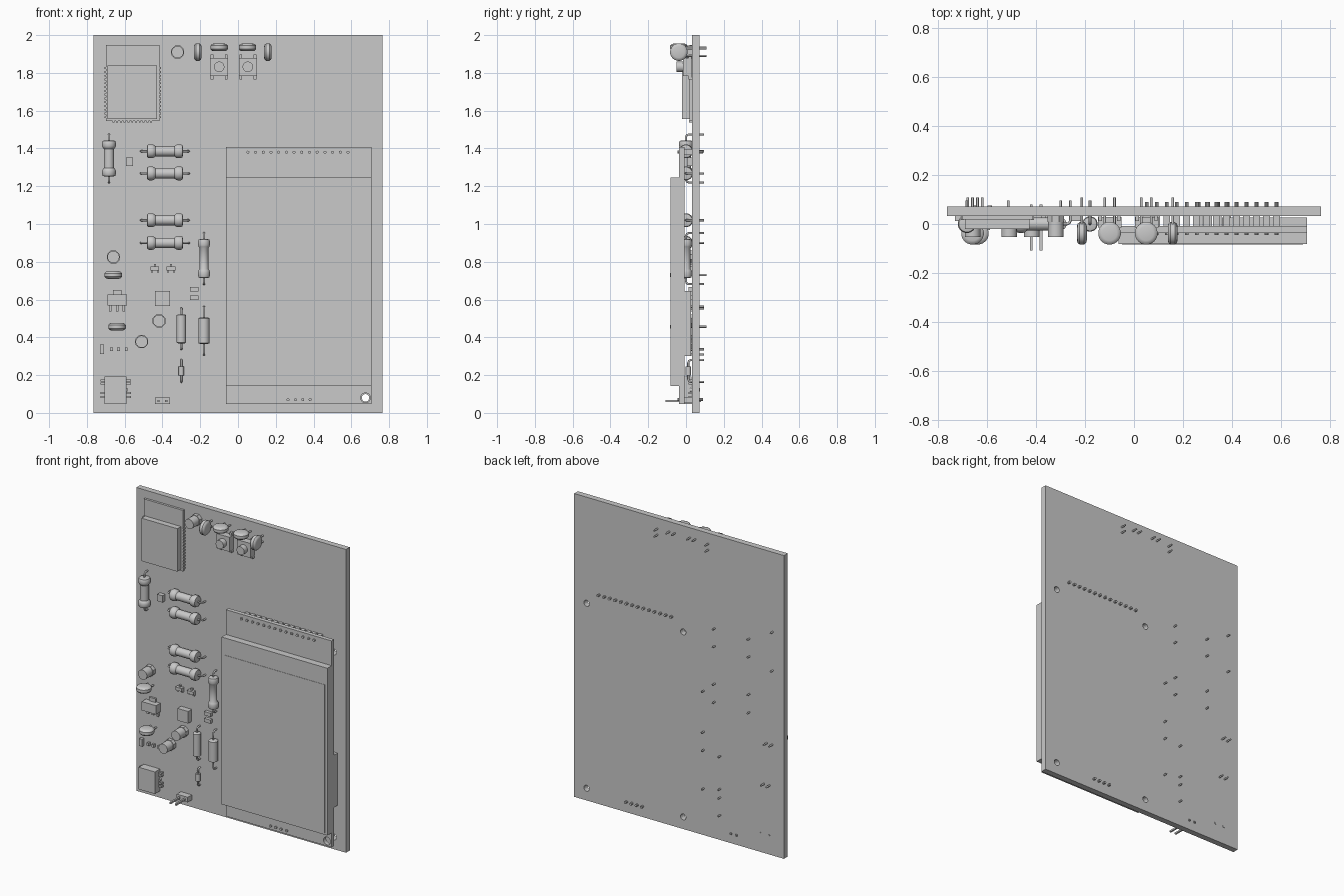
import bpy, bmesh, math
from mathutils import Vector, Matrix

if "Cube" in bpy.data.objects:
    bpy.data.objects.remove(bpy.data.objects["Cube"])

GREY = bpy.data.materials.new("light grey")
GREY.diffuse_color = (0.585, 0.585, 0.585, 1)
GREY.use_nodes = True
GREY.node_tree.nodes["Principled BSDF"].inputs["Base Color"].default_value = GREY.diffuse_color

BACK = 0.033      # front surface of the main board
PIN_END = 0.108   # tips of leads behind the board
AXIS = {'x': Vector((1, 0, 0)), 'y': Vector((0, 1, 0)), 'z': Vector((0, 0, 1))}

def box(bm, x0, x1, y0, y1, z0, z1):
    c = Vector(((x0 + x1) / 2, (y0 + y1) / 2, (z0 + z1) / 2))
    s = Matrix.Diagonal((x1 - x0, y1 - y0, z1 - z0, 1))
    bmesh.ops.create_cube(bm, size=1, matrix=Matrix.Translation(c) @ s)

def block(bm, x, z, w, h, y0, y1=BACK):
    box(bm, x - w / 2, x + w / 2, y0, y1, z - h / 2, z + h / 2)

def lathe(bm, centre, axis, profile, seg=20):
    """Revolve (distance along axis, radius) pairs."""
    rot = AXIS['z'].rotation_difference(AXIS[axis]).to_matrix()
    rings = []
    for d, r in profile:
        rings.append([bm.verts.new(Vector(centre) + rot @ Vector((
            r * math.cos(2 * math.pi * (i + .5) / seg), r * math.sin(2 * math.pi * (i + .5) / seg), d)))
            for i in range(seg)])
    for a, b in zip(rings, rings[1:]):
        for i in range(seg):
            j = (i + 1) % seg
            bm.faces.new((a[i], a[j], b[j], b[i]))
    bm.faces.new(rings[0][::-1])
    bm.faces.new(rings[-1])

def rod(bm, x, z, r, y0, y1, seg=16):
    lathe(bm, (x, 0, z), 'y', [(y0, r), (y1, r)], seg)

def finish(name, bm, smooth=True):
    bmesh.ops.recalc_face_normals(bm, faces=bm.faces[:])
    me = bpy.data.meshes.new(name)
    bm.to_mesh(me)
    bm.free()
    me.materials.append(GREY)
    ob = bpy.data.objects.new(name, me)
    bpy.context.collection.objects.link(ob)
    if smooth:
        bpy.ops.object.select_all(action='DESELECT')
        ob.select_set(True)
        bpy.context.view_layer.objects.active = ob
        bpy.ops.object.shade_smooth_by_angle(angle=math.radians(35))
    return ob

def cut(ob, bm):
    """Cut the shapes in bm out of ob."""
    cutter = finish("cutter", bm, False)
    cutter.hide_render = True
    mod = ob.modifiers.new("cut", 'BOOLEAN')
    mod.operation, mod.solver, mod.object = 'DIFFERENCE', 'EXACT', cutter
    bpy.context.view_layer.objects.active = ob
    bpy.ops.object.modifier_apply(modifier="cut")
    bpy.data.objects.remove(cutter)

paths = []   # wire leads, collected as point lists

# Main board with four mounting holes
bm = bmesh.new()
box(bm, -.765, .765, BACK, .072, 0, 2)
board = finish("main_board", bm, False)
bm = bmesh.new()
for x in (-.03, .675):
    for z in (.08, 1.30):
        rod(bm, x, z, .02, 0, .1)
cut(board, bm)

# Display module board with a screw hole
bm = bmesh.new()
box(bm, -.063, .708, -.036, -.009, .046, 1.408)
module = finish("module_board", bm, False)
bm = bmesh.new()
rod(bm, .675, .08, .026, -.1, .03)
cut(module, bm)

# Screen: frame and display plate
bm = bmesh.new()
box(bm, -.063, .708, -.081, -.036, .142, 1.245)
finish("screen_frame", bm, False)
bm = bmesh.new()
box(bm, -.049, .69, -.083, -.081, .155, 1.132)
finish("screen_glass", bm, False)
bm = bmesh.new()
box(bm, .36, .708, -.009, .026, .30, .645)
finish("card_slot", bm, False)

# Header pins joining the module to the board
bm = bmesh.new()
pins = [(.052 + .0408 * i, 1.38) for i in range(14)] + [(.265 + .039 * i, .07) for i in range(4)]
for x, z in pins:
    rod(bm, x, z, .008, -.045, .09, 10)
    block(bm, x, z, .028, .03, -.009)
finish("header_pins", bm)

# Radio module: base, shield and edge contacts
bm = bmesh.new()
box(bm, -.70, -.415, .018, BACK, 1.545, 1.948)
for i in range(14):
    for x in (-.702, -.413):
        block(bm, x, 1.565 + i * .02, .01, .01, .016)
for i in range(11):
    block(bm, -.66 + i * .02, 1.543, .01, .01, .016)
finish("radio_base", bm, False)
bm = bmesh.new()
box(bm, -.69, -.428, -.02, .018, 1.555, 1.838)
finish("radio_shield", bm, False)

# Push buttons
bm = bmesh.new()
for x in (-.10, .052):
    block(bm, x, 1.832, .096, .096, -.015, .028)
    rod(bm, x, 1.832, .028, -.05, -.015, 20)
    for sx in (-.038, .038):
        block(bm, x + sx, 1.832, .014, .128, .012, .028)
        for sz in (-.06, .06):
            block(bm, x + sx, 1.832 + sz, .014, .012, .012)
finish("push_buttons", bm)

# Disc capacitors
bm = bmesh.new()
disc = [(-.02, .03), (-.017, .04), (-.009, .0465), (.009, .0465), (.017, .04), (.02, .03)]
for x, z, axis in ((-.10, 1.935, 'z'), (.05, 1.935, 'z'), (-.66, .73, 'z'), (-.64, .456, 'z'),
                   (-.213, 1.91, 'x'), (.158, 1.91, 'x')):
    lathe(bm, (x, -.038, z), axis, disc)
    for s in (-.02, .02):
        px, pz = (x + s, z) if axis == 'z' else (x, z + s)
        paths.append([(px, -.02, pz), (px, PIN_END, pz)])
finish("disc_capacitors", bm)

# Can capacitors on square bases
bm = bmesh.new()
for x, z in ((-.32, 1.91), (-.66, .825), (-.418, .487), (-.51, .377)):
    rod(bm, x, z, .037, .008, BACK, 8)
    rod(bm, x, z, .032, -.053, .008, 20)
finish("can_capacitors", bm)

# Axial resistors and diodes
def axial(bm, x, z, axis, profile, reach, y=0.0):
    lathe(bm, (x, y, z), axis, profile)
    d, c, b = AXIS[axis], Vector((x, y, z)), .014
    for s in (-1, 1):
        e = c + d * s * reach
        paths.append([c + d * s * profile[-1][0] * .9, e - d * s * b, e - d * s * b * .3 + Vector((0, b * .3, 0)),
                      e + Vector((0, b, 0)), (e.x, PIN_END - .012, e.z)])

half = [(.05, .027), (.058, .034), (.066, .037), (.084, .037), (.093, .033), (.096, .02)]
bone = [(-d, r) for d, r in reversed(half)] + half
plain = [(-.07, .02), (-.066, .029), (.066, .029), (.07, .02)]
bm = bmesh.new()
for z in (1.385, 1.268, 1.02, .90):
    axial(bm, -.387, z, 'x', bone, .127)
axial(bm, -.683, 1.347, 'z', bone, .127)
axial(bm, -.18, .817, 'z', [(d * 1.08, r * .85) for d, r in bone], .135)
finish("resistors", bm)
bm = bmesh.new()
axial(bm, -.18, .435, 'z', plain, .127)
axial(bm, -.30, .445, 'z', [(d * 1.1, r * .86) for d, r in plain], .108)
axial(bm, -.30, .222, 'z', [(-.024, .014), (.024, .014)], .058, .012)
finish("diodes", bm)

# Cable socket with side legs and two locating pegs
bm = bmesh.new()
block(bm, -.648, .12, .118, .145, -.025, .028)
for z in (.085, .105, .155, .172):
    block(bm, -.648, z, .162, .011, .012, .024)
    for s in (-.076, .076):
        block(bm, -.648 + s, z, .01, .011, .012)
for x in (-.655, -.59):
    rod(bm, x, .122, .009, .02, .075, 12)
finish("cable_socket", bm, False)

# Voltage regulator: body, tab and three legs
bm = bmesh.new()
block(bm, -.64, .597, .104, .058, -.015, .03)
block(bm, -.64, .635, .046, .03, .02)
for s in (-.036, 0, .036):
    block(bm, -.64 + s, .553, .013, .034, .022)
finish("regulator", bm, False)

# Small surface parts: x, z, width, height, front y
bm = bmesh.new()
for x, z, w, h, y in ((-.574, 1.33, .038, .045, .005), (-.40, .605, .078, .08, -.005),
                      (-.232, .655, .046, .024, .012), (-.232, .61, .046, .024, .012),
                      (-.72, .337, .022, .048, .012), (-.67, .337, .014, .02, .015),
                      (-.633, .337, .014, .02, .015), (-.592, .337, .014, .02, .015)):
    block(bm, x, z, w, h, y)
for x in (-.44, -.355):   # tiny transistors
    block(bm, x, .765, .046, .02, .008)
    block(bm, x, .781, .012, .014, .02)
    for s in (-.016, .016):
        block(bm, x + s, .75, .011, .014, .02)
finish("surface_parts", bm, False)

# Two-pin connector with forward pins
bm = bmesh.new()
block(bm, -.40, .064, .08, .034, -.01)
for x in (-.42, -.38):
    block(bm, x, .064, .011, .011, -.108, .08)
finish("pin_connector", bm, False)

# All wire leads
cu = bpy.data.curves.new("wire_leads", 'CURVE')
cu.dimensions = '3D'
cu.bevel_depth, cu.bevel_resolution, cu.use_fill_caps = .0055, 2, True
for pts in paths:
    sp = cu.splines.new('POLY')
    sp.points.add(len(pts) - 1)
    for p, q in zip(sp.points, pts):
        p.co = (*q, 1)
cu.materials.append(GREY)
wires = bpy.data.objects.new("wire_leads", cu)
bpy.context.collection.objects.link(wires)
bpy.ops.object.select_all(action='DESELECT')
wires.select_set(True)
bpy.context.view_layer.objects.active = wires
bpy.ops.object.convert(target='MESH')
